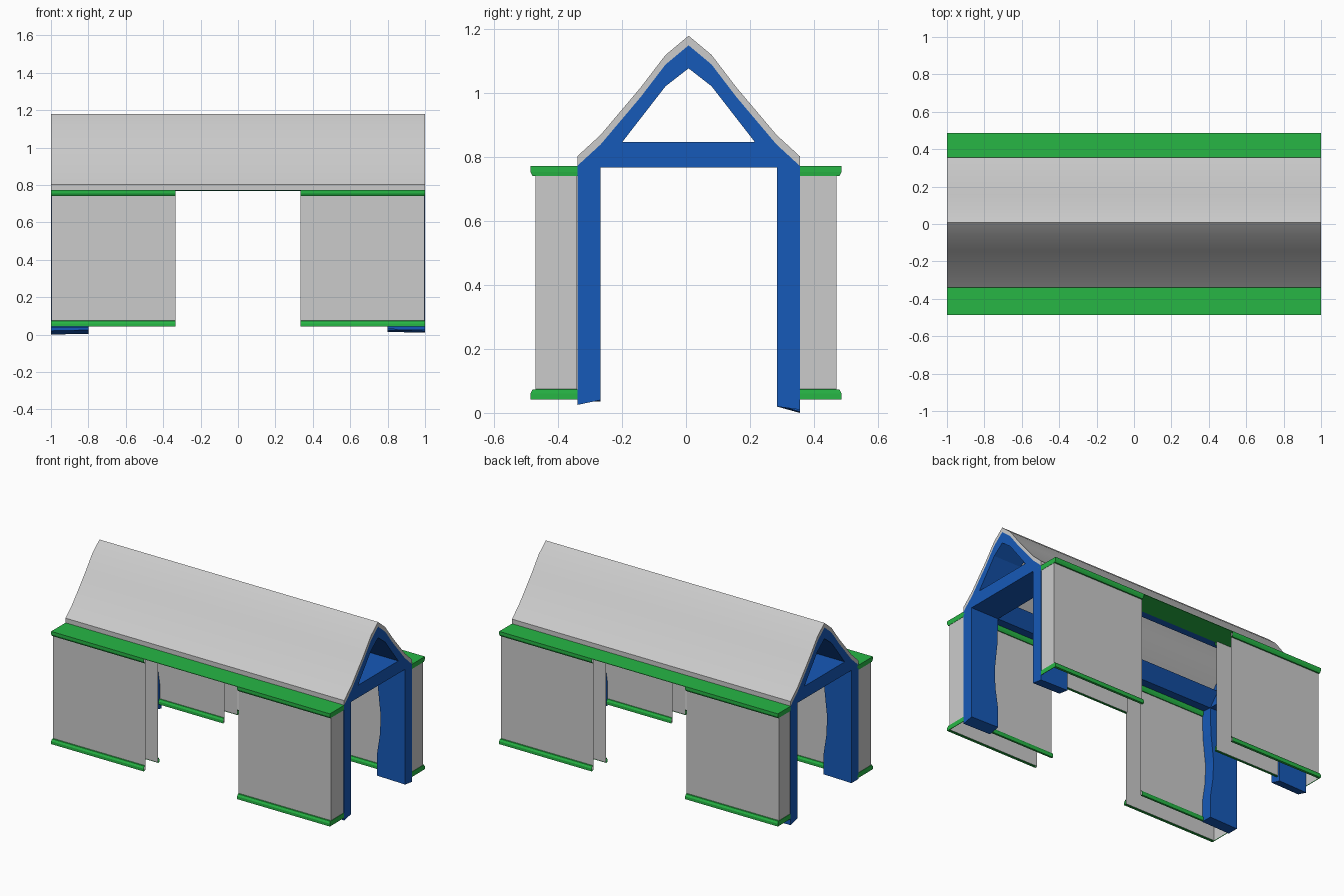
import bpy, bmesh, math

if "Cube" in bpy.data.objects:
    bpy.data.objects.remove(bpy.data.objects["Cube"])

CY = 0.008          # roof and frames sit slightly off the wall centre line
GAP = 0.335         # half width of the opening in the long sides


def paint(name, rgb):
    m = bpy.data.materials.new(name)
    m.diffuse_color = (*rgb, 1)
    m.use_nodes = True
    m.node_tree.nodes["Principled BSDF"].inputs["Base Color"].default_value = m.diffuse_color
    return m


BLUE = paint("blue", (0.008, 0.10, 0.48))
GREEN = paint("green", (0.02, 0.47, 0.06))


def finish(name, bm, mat=None, smooth=False, closed=True):
    if closed:
        bmesh.ops.recalc_face_normals(bm, faces=bm.faces)
    me = bpy.data.meshes.new(name)
    bm.to_mesh(me)
    bm.free()
    if smooth:
        me.shade_smooth()
        me.set_sharp_from_angle(angle=math.radians(30))
    if mat:
        me.materials.append(mat)
    ob = bpy.data.objects.new(name, me)
    bpy.context.collection.objects.link(ob)
    return ob


def loft(name, rings, mat=None, smooth=False):
    """Closed solid between two matching rings of points."""
    bm = bmesh.new()
    a, b = [[bm.verts.new(p) for p in r] for r in rings]
    n = len(a)
    bm.faces.new(a)
    bm.faces.new(b[::-1])
    for i in range(n):
        bm.faces.new((a[i], b[i], b[(i + 1) % n], a[(i + 1) % n]))
    return finish(name, bm, mat, smooth)


def prism(name, profile, x0, x1, mat=None, smooth=False):
    """Extrude a y-z profile along x."""
    return loft(name, [[(x, y, z) for y, z in profile] for x in (x0, x1)], mat, smooth)


def arch(half):
    """Mirror a half curve that starts at the apex into a left-to-right curve."""
    return [(CY - d, z) for d, z in half[::-1]] + [(CY + d, z) for d, z in half[1:]]


# Roof shell
roof_half = [(0, 1.18), (0.072, 1.12), (0.15, 1.018), (0.275, 0.87), (0.348, 0.803)]
under_half = [(d, z - 0.03) for d, z in roof_half]
top, under = arch(roof_half), arch(under_half)
prism("roof", top + under[::-1], -1, 1, smooth=True)

# Gable frames at both ends: rafters, tie beam and legs
hole_half = [(0, 1.078), (0.072, 1.022), (0.207, 0.848), (0.276, 0.767)]
hole = arch(hole_half)
leg_feet = {(1, -1): (0.025, 0.040), (1, 1): (0.010, 0.020),
            (-1, -1): (0.035, 0.035), (-1, 1): (0.0, 0.020)}
for sx, end in ((-1, "left"), (1, "right")):
    prism(end + "_rafters", under + hole[::-1], sx * 0.8, sx, BLUE)
    prism(end + "_tie_beam", [(CY - 0.276, 0.767), (CY + 0.276, 0.767),
                              (CY + 0.207, 0.848), (CY - 0.207, 0.848)],
          sx * 0.8, sx, BLUE)
    for sy, side in ((-1, "front"), (1, "back")):
        rings = []
        for d, foot in zip((0.348, 0.276), leg_feet[sx, sy]):
            # inner edge of each leg is slightly wavy
            edge = [(1, foot), (1, 0.772), (0.8, 0.772), (0.805, 0.6),
                    (0.825, 0.42), (0.82, 0.3), (0.8, 0.17), (0.8, foot + 0.004)]
            rings.append([(sx * x, CY + sy * d, z) for x, z in edge])
        loft(f"{end}_{side}_leg", rings, BLUE)

# Lengthwise beams under the eaves and the ridge
for sy, side in ((-1, "front"), (1, "back")):
    beam = [(0.348, 0.773), (0.275, 0.84), (0.207, 0.848), (0.276, 0.767)]
    prism(side + "_eave_beam", [(CY + sy * d, z) for d, z in beam], -0.8, 0.8, BLUE)
ridge = arch([(0, 1.148), (0.05, 1.107)]) + arch([(0, 1.078), (0.05, 1.04)])[::-1]
prism("ridge_beam", ridge, -0.8, 0.8, BLUE)


def channel(name, sx, sy, rows, mat=None, ):
    """U-shaped sheet: outer side, outer end, inner side. rows: (outer y, inner y, end x, z)."""
    bm = bmesh.new()
    lines = []
    for yo, yi, xe, z in rows:
        pts = [(GAP, yo), (xe, yo), (xe, yi), (GAP, yi)]
        lines.append([bm.verts.new((sx * x, sy * y, z)) for x, y in pts])
    for a, b in zip(lines, lines[1:]):
        for i in range(3):
            f = (a[i], a[i + 1], b[i + 1], b[i])
            bm.faces.new(f if sx * sy < 0 else f[::-1])
    bmesh.ops.recalc_face_normals(bm, faces=bm.faces)
    return finish(name, bm, mat, closed=False)


# Hollow side walls with trims, open underneath and toward the opening
WO, WI, TO, TI = 0.471, 0.341, 0.487, 0.328
for sx, end in ((-1, "left"), (1, "right")):
    for sy, side in ((-1, "front"), (1, "back")):
        tag = f"{end}_{side}_"
        channel(tag + "wall", sx, sy, [(WO, WI, 0.997, 0.045), (WO, WI, 0.997, 0.77)])
        channel(tag + "base_trim", sx, sy,
                [(WO, WI, 0.997, 0.074), (TO - 0.007, TI + 0.007, 0.9985, 0.073),
                 (TO, TI, 1, 0.060), (TO, TI, 1, 0.042), (WO, WI, 0.997, 0.042)], GREEN)
        channel(tag + "top_trim", sx, sy,
                [(WO, WI, 0.997, 0.741), (TO - 0.007, TI + 0.007, 0.9985, 0.741),
                 (TO, TI, 1, 0.754), (TO, TI, 1, 0.772)], GREEN)

# Thin ledges running the full length on top of the walls
for sy, side in ((-1, "front"), (1, "back")):
    prism(side + "_ledge", [(sy * TI, 0.770), (sy * TO, 0.770),
                            (sy * TO, 0.773), (sy * TI, 0.773)], -1, 1, GREEN)
